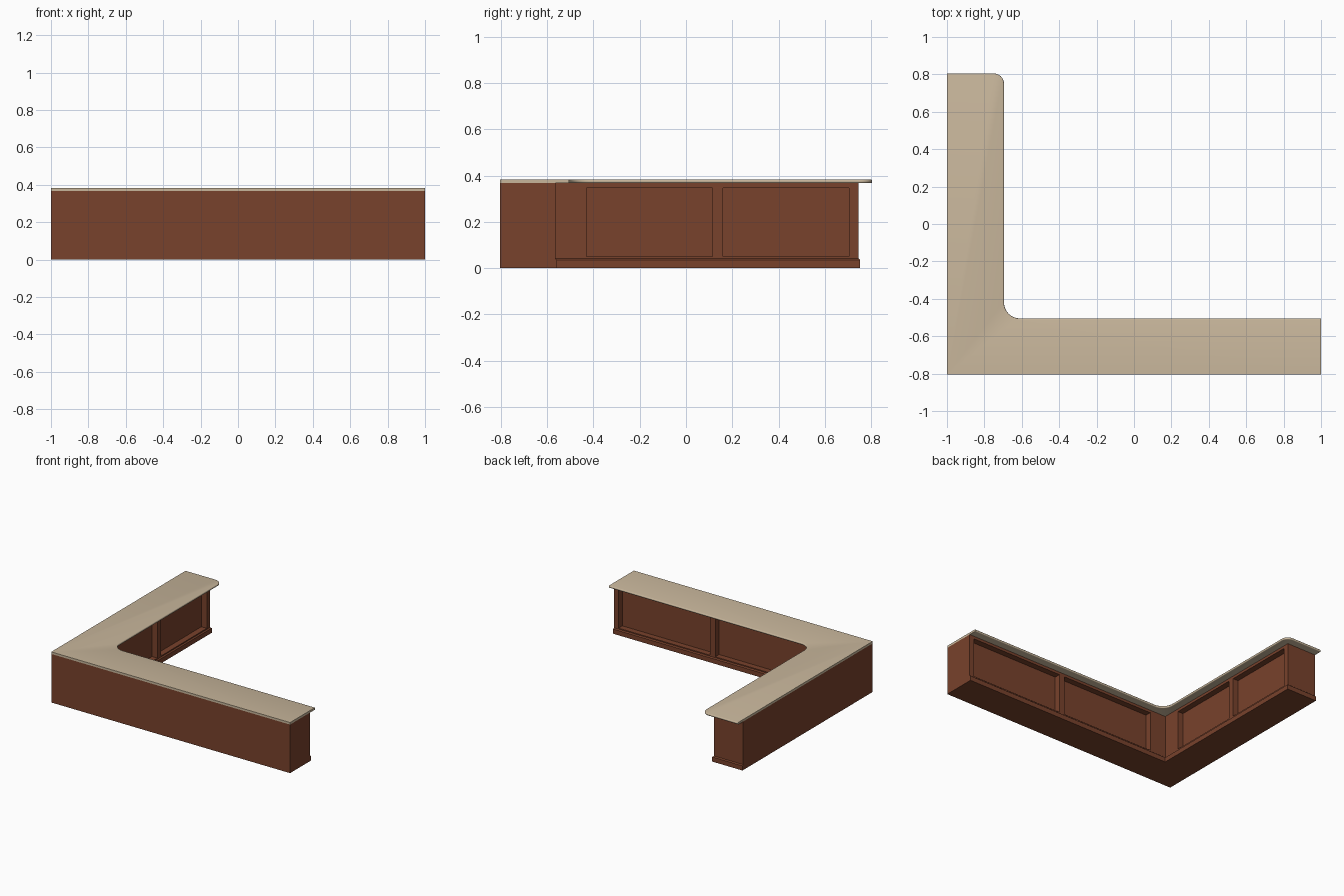
import bpy, bmesh, math
from mathutils import Vector

if "Cube" in bpy.data.objects:
    bpy.data.objects.remove(bpy.data.objects["Cube"])

def material(name, rgb):
    m = bpy.data.materials.new(name)
    m.diffuse_color = (*rgb, 1)
    m.use_nodes = True
    m.node_tree.nodes["Principled BSDF"].inputs["Base Color"].default_value = m.diffuse_color
    return m

WOOD = material("wood", (0.19, 0.054, 0.025))
STONE = material("stone", (0.58, 0.47, 0.33))
TOP, BASE = 0.383, 0.367      # worktop and cabinet heights
FRONT = -0.805
DEPTH = 0.045                 # panel recess

def finish(bm, name, mat):
    bmesh.ops.recalc_face_normals(bm, faces=bm.faces)
    me = bpy.data.meshes.new(name)
    bm.to_mesh(me)
    bm.free()
    me.materials.append(mat)
    ob = bpy.data.objects.new(name, me)
    bpy.context.collection.objects.link(ob)
    return ob

def prism(bm, pts, z0, z1):
    f = bm.faces.new([bm.verts.new((x, y, z0)) for x, y in pts])
    r = bmesh.ops.extrude_face_region(bm, geom=[f])
    for v in r["geom"]:
        if isinstance(v, bmesh.types.BMVert):
            v.co.z = z1

def inner_path(o):
    return [(1, -0.565 + o), (-0.755 + o, -0.565 + o),
            (-0.755 + o, 0.745 + o), (-1, 0.745 + o)]

def arc(cx, cy, r, a0, a1, n=8):
    return [(cx + r * math.cos(math.radians(a0 + (a1 - a0) * i / n)),
             cy + r * math.sin(math.radians(a0 + (a1 - a0) * i / n))) for i in range(n + 1)]

# L-shaped cabinet body
bm = bmesh.new()
prism(bm, inner_path(0) + [(-1, FRONT), (1, FRONT)], 0, BASE)
body = finish(bm, "counter_body", WOOD)

# recessed panels, two on each inner side
bm = bmesh.new()
def recess(x0, x1, y0, y1):
    prism(bm, [(x0, y0), (x1, y0), (x1, y1), (x0, y1)], 0.05, 0.347)
for a, b in ((-0.43, 0.115), (0.16, 0.705)):
    recess(-0.755 - DEPTH, -0.70, a, b)
for a, b in ((-0.62, 0.15), (0.195, 0.96)):
    recess(a, b, -0.565 - DEPTH, -0.51)
cutter = finish(bm, "panel_cutter", WOOD)
mod = body.modifiers.new("panels", 'BOOLEAN')
mod.operation = 'DIFFERENCE'
mod.solver = 'EXACT'
mod.object = cutter
bpy.context.view_layer.update()
cut = bpy.data.meshes.new_from_object(body.evaluated_get(bpy.context.evaluated_depsgraph_get()))
body.modifiers.clear()
body.data = cut
bpy.data.objects.remove(cutter)

# baseboard swept along the inner sides and the end
bm = bmesh.new()
rows = [[bm.verts.new((x, y, z)) for x, y in inner_path(o)]
        for o, z in ((0, 0), (0.008, 0), (0.008, 0.035), (0, 0.042))]
for i in range(4):
    a, b = rows[i], rows[(i + 1) % 4]
    for j in range(3):
        bm.faces.new((a[j], a[j + 1], b[j + 1], b[j]))
for j in (0, 3):
    bm.faces.new([r[j] for r in rows])
finish(bm, "baseboard", WOOD)

# worktop with rounded corners and a rounded overhanging edge
bm = bmesh.new()
edge = ([(1, -0.505)] + arc(-0.61, -0.42, 0.085, 270, 180)
        + arc(-0.75, 0.75, 0.055, 0, 90) + [(-1, 0.805)])
prism(bm, edge + [(-1, FRONT), (1, FRONT)], BASE, TOP)

def overhang(e):
    a, b = (v.co for v in e.verts)
    mid = (a + b) / 2
    return abs(a.z - b.z) < 1e-5 and mid.x > -0.999 and mid.x < 0.999 and mid.y > FRONT + 0.01

bmesh.ops.bevel(bm, geom=[e for e in bm.edges if overhang(e)], offset=0.006,
                segments=3, profile=0.5, affect='EDGES')
top = finish(bm, "worktop", STONE)
bpy.context.view_layer.objects.active = top
top.select_set(True)
bpy.ops.object.shade_smooth_by_angle(angle=math.radians(35))
